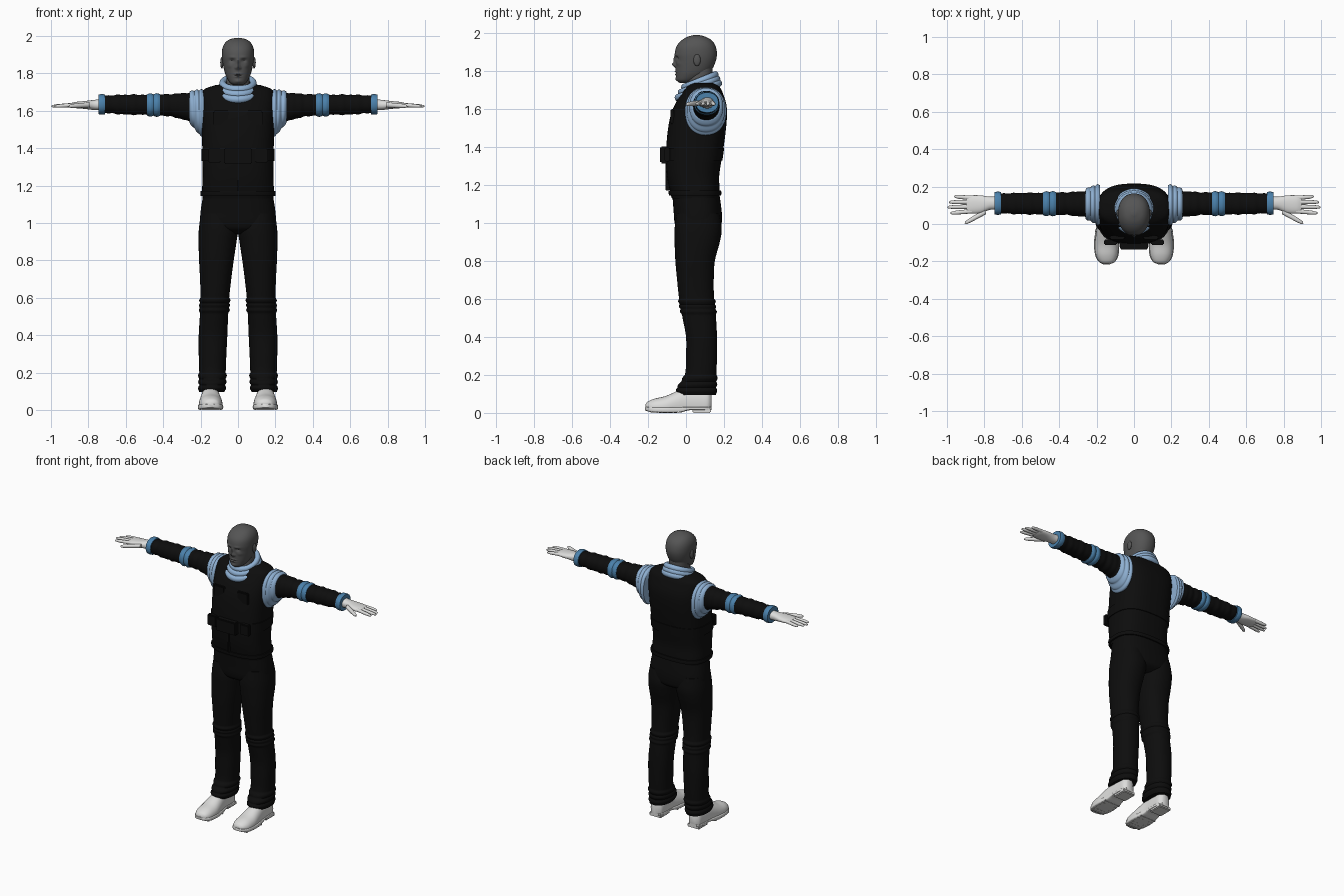
import bpy, bmesh, math
from mathutils import Matrix, Vector

if "Cube" in bpy.data.objects:
    bpy.data.objects.remove(bpy.data.objects["Cube"])


def material(name, r, g, b):
    m = bpy.data.materials.new(name)
    m.use_nodes = True
    m.diffuse_color = (r, g, b, 1)
    bsdf = m.node_tree.nodes["Principled BSDF"]
    bsdf.inputs["Base Color"].default_value = (r, g, b, 1)
    bsdf.inputs["Roughness"].default_value = 0.8
    return m


BLACK = material("black cloth", .004, .004, .004)
SKIN = material("dark grey skin", .09, .09, .09)
WHITE = material("off white", .72, .72, .71)
PALE = material("pale blue trim", .27, .43, .64)
BLUE = material("mid blue trim", .07, .22, .41)


def finish(name, bm, mat, mirror=False, angle=50):
    bmesh.ops.recalc_face_normals(bm, faces=bm.faces)
    mesh = bpy.data.meshes.new(name)
    bm.to_mesh(mesh)
    bm.free()
    mesh.materials.append(mat)
    mesh.shade_smooth()
    mesh.set_sharp_from_angle(angle=math.radians(angle))
    ob = bpy.data.objects.new(name, mesh)
    bpy.context.scene.collection.objects.link(ob)
    if mirror:
        ob.modifiers.new("mirror", "MIRROR").use_mirror_merge = False
    return ob


def spline(rows, steps):
    """Catmull-Rom interpolation through rows of numbers."""
    out = []
    for i in range(len(rows) - 1):
        p0, p1, p2, p3 = (rows[max(0, min(len(rows) - 1, i + k))] for k in (-1, 0, 1, 2))
        for s in range(steps):
            u = s / steps
            out.append([b + .5 * u * (c - a + u * (2*a - 5*b + 4*c - d + u * (3*(b - c) + d - a)))
                        for a, b, c, d in zip(p0, p1, p2, p3)])
    return out + [list(rows[-1])]


def loft(name, axis, rows, mat, p=2.2, n=40, steps=6, ripple=None, mirror=False, warp=None):
    """Skin over superellipse sections; a row is (position, low a, high a, low b, high b)."""
    bm = bmesh.new()
    rings = []
    for t, a0, a1, b0, b1 in spline(rows, steps):
        grow = ripple(t) if ripple else 0
        ring = []
        for k in range(n):
            c, s = math.cos(math.tau * k / n), math.sin(math.tau * k / n)
            a = (a0 + a1) / 2 + ((a1 - a0) / 2 + grow) * math.copysign(abs(c) ** (2 / p), c)
            b = (b0 + b1) / 2 + ((b1 - b0) / 2 + grow) * math.copysign(abs(s) ** (2 / p), s)
            co = Vector({"x": (t, a, b), "y": (a, t, b), "z": (a, b, t)}[axis])
            ring.append(bm.verts.new(warp(co) if warp else co))
        rings.append(ring)
    for lo, hi in zip(rings, rings[1:]):
        for k in range(n):
            bm.faces.new((lo[k], lo[k - 1], hi[k - 1], hi[k]))
    bm.faces.new(rings[0])
    bm.faces.new(rings[-1])
    return finish(name, bm, mat, mirror)


def bands(lo, hi, count, amp):
    """Rounded ridges between two positions."""
    return lambda t: amp * abs(math.sin(math.pi * count * (t - lo) / (hi - lo))) if lo < t < hi else 0


def sym(rows):
    """Rows (z, half width, front, back) to centred section rows."""
    return [(z, -w, w, f, b) for z, w, f, b in rows]


def box(name, centre, size, mat, bevel=.006, mirror=False):
    bm = bmesh.new()
    bmesh.ops.create_cube(bm, size=1, matrix=Matrix.LocRotScale(Vector(centre), None, Vector(size)))
    bmesh.ops.bevel(bm, geom=bm.edges[:], offset=bevel, segments=2, affect="EDGES")
    return finish(name, bm, mat, mirror, 35)


def ball(name, centre, size, mat, mirror=False):
    bm = bmesh.new()
    bmesh.ops.create_uvsphere(bm, u_segments=20, v_segments=12, radius=1,
                              matrix=Matrix.LocRotScale(Vector(centre), None, Vector(size)))
    return finish(name, bm, mat, mirror)


# Head: egg-shaped skin with a modelled face (x, z, width, height, push)
FACE = [(0, 1.834, .010, .013, -.019), (0, 1.86, .008, .016, -.009), (.031, 1.868, .013, .009, .011),
        (.03, 1.886, .018, .006, -.004), (0, 1.797, .018, .004, -.007), (0, 1.782, .015, .005, -.006),
        (0, 1.789, .02, .002, .004), (0, 1.757, .016, .01, -.006), (.045, 1.84, .014, .012, -.004),
        (.013, 1.829, .005, .006, -.006)]


def face(co):
    if co.y < .03:
        fade = min(1, (.03 - co.y) / .05)
        co.y += fade * sum(d * math.exp(-((abs(co.x) - x) / w) ** 2 - ((co.z - z) / h) ** 2)
                           for x, z, w, h, d in FACE)
    return co


loft("head", "z", sym([
    (1.738, .025, -.035, .02), (1.752, .045, -.048, .06), (1.78, .062, -.052, .11),
    (1.81, .072, -.054, .138), (1.85, .081, -.055, .156), (1.89, .086, -.059, .163),
    (1.93, .084, -.05, .156), (1.96, .071, -.025, .137), (1.98, .048, .008, .104),
    (1.99, .012, .045, .067)]), SKIN, n=120, steps=9, warp=face)
loft("neck", "z", sym([(1.66, .075, -.01, .15), (1.74, .064, .0, .14), (1.83, .06, .03, .14)]), SKIN)
ball("ears", (.086, .058, 1.857), (.009, .019, .031), SKIN, True)
ball("eyes", (.031, -.03, 1.867), (.012, .012, .008), SKIN, True)

# Torso vest with hem, chest belt, buckle, pockets and front seam
loft("vest", "z", sym([
    (1.13, .188, -.075, .175), (1.17, .192, -.085, .177), (1.25, .189, -.1, .175),
    (1.35, .19, -.105, .19), (1.45, .192, -.1, .205), (1.55, .195, -.085, .215),
    (1.62, .197, -.06, .213), (1.68, .195, -.025, .195), (1.715, .18, .0, .178),
    (1.737, .12, .03, .15)]), BLACK, p=2.7, n=64)
loft("hem_belt", "z", sym([(1.145, .197, -.086, .182), (1.17, .197, -.09, .182)]),
     BLACK, p=2.7, n=64, ripple=bands(1.13, 1.185, 1, .004))
loft("chest_belt", "z", sym([(1.33, .195, -.11, .192), (1.395, .196, -.109, .201)]), BLACK, p=2.7, n=64)
box("belt_buckle", (0, -.115, 1.358), (.15, .042, .088), BLACK)
box("belt_pouches", (.125, -.098, 1.36), (.07, .03, .075), BLACK, mirror=True)
box("chest_pockets", (.09, -.072, 1.56), (.085, .02, .08), BLACK, mirror=True)
box("front_seam", (0, -.098, 1.25), (.012, .02, .16), BLACK, .003)

# Collar: three tilted padded rings
for i in range(3):
    bm = bmesh.new()
    count, sides = 48, 12
    front, back, half = -.042 + .017 * i, .172 - .009 * i, .1 - .009 * i
    low, high = 1.66 + .027 * i, 1.735 + .022 * i
    ring = []
    for k in range(count):
        u = math.tau * k / count
        out = Vector((math.cos(u), math.sin(u), 0))
        mid = Vector((half * out.x, (front + back) / 2 + (back - front) / 2 * out.y,
                      (low + high) / 2 + (high - low) / 2 * out.y))
        ring.append([bm.verts.new(mid + .018 * math.cos(math.tau * j / sides) * out
                                  + Vector((0, 0, .02 * math.sin(math.tau * j / sides))))
                     for j in range(sides)])
    for k in range(count):
        for j in range(sides):
            bm.faces.new((ring[k][j], ring[k - 1][j], ring[k - 1][j - 1], ring[k][j - 1]))
    finish(f"collar_ring_{i + 1}", bm, PALE)

# Arms: padded shoulder rings, sleeves, arm bands and cuffs
loft("shoulder_rings", "x", [
    (.182, .0, .207, 1.465, 1.708), (.205, .004, .204, 1.475, 1.708), (.23, .018, .195, 1.505, 1.705),
    (.26, .03, .183, 1.538, 1.7)], PALE, n=48, steps=10, ripple=bands(.182, .26, 3, .007), mirror=True)
loft("sleeves", "x", [
    (.2, .03, .185, 1.51, 1.698), (.27, .038, .176, 1.545, 1.696), (.35, .047, .17, 1.567, 1.69),
    (.45, .05, .168, 1.577, 1.686), (.6, .052, .166, 1.58, 1.686), (.73, .058, .163, 1.59, 1.68)],
    BLACK, ripple=lambda t: .003 * math.sin(t * 110) * math.sin(t * 31), steps=14, mirror=True)
loft("arm_bands", "x", [(.417, .047, .17, 1.573, 1.688), (.486, .048, .169, 1.575, 1.687)],
     BLUE, steps=16, ripple=bands(.417, .486, 2, .006), mirror=True)
loft("cuffs", "x", [(.71, .053, .169, 1.583, 1.685), (.745, .053, .169, 1.583, 1.685)],
     BLUE, steps=8, ripple=bands(.705, .75, 1, .004), mirror=True)

# Hands: palm, four fingers and thumb
loft("palms", "x", [
    (.73, .075, .148, 1.603, 1.662), (.77, .076, .146, 1.604, 1.658), (.82, .058, .153, 1.61, 1.652),
    (.87, .056, .153, 1.614, 1.647), (.895, .063, .146, 1.62, 1.64)], WHITE, mirror=True)
for name, x, y, end, tip in (("index", .865, .069, .982, .058), ("middle", .87, .093, .998, .09),
                             ("ring", .87, .117, .99, .117), ("little", .86, .139, .962, .147),
                             ("thumb", .79, .068, .905, .004)):
    r = .015 if name == "thumb" else .012
    rows = []
    for u, scale in ((0, 1), (.4, .95), (.75, .85), (.95, .55), (1, .15)):
        c, h, z = y + (tip - y) * u, r * scale, 1.632 - .008 * u
        rows.append((x + (end - x) * u, c - h, c + h, z - h * .9, z + h * .9))
    loft(name + "_fingers", "x", rows, WHITE, n=16, steps=4, mirror=True)

# Trousers: hips, legs with knee padding and gathered hems
loft("hips", "z", sym([
    (.94, .09, .0, .14), (.965, .17, -.045, .178), (1.0, .2, -.06, .188), (1.06, .2, -.065, .188),
    (1.15, .186, -.072, .176)]), BLACK, p=2.5, n=56)
knee, hem = bands(.52, .6, 3, .008), bands(.1, .2, 3, .007)
loft("legs", "z", [
    (.095, .073, .208, -.04, .158), (.13, .07, .206, -.045, .157), (.2, .066, .207, -.006, .16),
    (.3, .062, .21, .0, .163), (.4, .057, .21, .0, .163), (.5, .053, .204, -.018, .158),
    (.6, .047, .2, -.036, .148), (.7, .036, .203, -.047, .146), (.8, .023, .208, -.056, .152),
    (.9, .008, .211, -.06, .178), (.97, .0, .209, -.06, .188), (1.05, .02, .198, -.05, .175)],
    BLACK, steps=14, ripple=lambda t: knee(t) + hem(t), mirror=True)


# Shoes: rounded upper on a flat treaded sole with heel
def flat(co):
    co.z = max(co.z, .022)
    return co


loft("shoe_uppers", "y", [
    (-.213, .125, .165, .02, .045), (-.2, .102, .186, -.0, .06), (-.165, .087, .204, -.02, .075),
    (-.11, .083, .209, -.03, .088), (-.05, .09, .203, -.03, .113), (.0, .097, .197, -.03, .13),
    (.07, .099, .193, -.03, .132), (.115, .103, .189, -.02, .125), (.135, .122, .172, .01, .1)],
    WHITE, mirror=True, warp=flat)
loft("soles", "y", [
    (-.216, .13, .165, .014, .032), (-.2, .1, .19, .008, .032), (-.165, .083, .208, .002, .032),
    (-.1, .079, .214, .0, .032), (-.03, .089, .205, .002, .032), (.02, .096, .199, .014, .032),
    (.1, .098, .195, .014, .032), (.135, .118, .176, .014, .032)], WHITE, p=5, mirror=True)
box("heels", (.147, .083, .012), (.092, .098, .024), WHITE, .005, True)
for i in range(6):
    box(f"sole_tread_{i + 1}", (.147, -.18 + .028 * i, .006), (.106 + .008 * min(i, 2), .014, .012),
        WHITE, .003, True)
